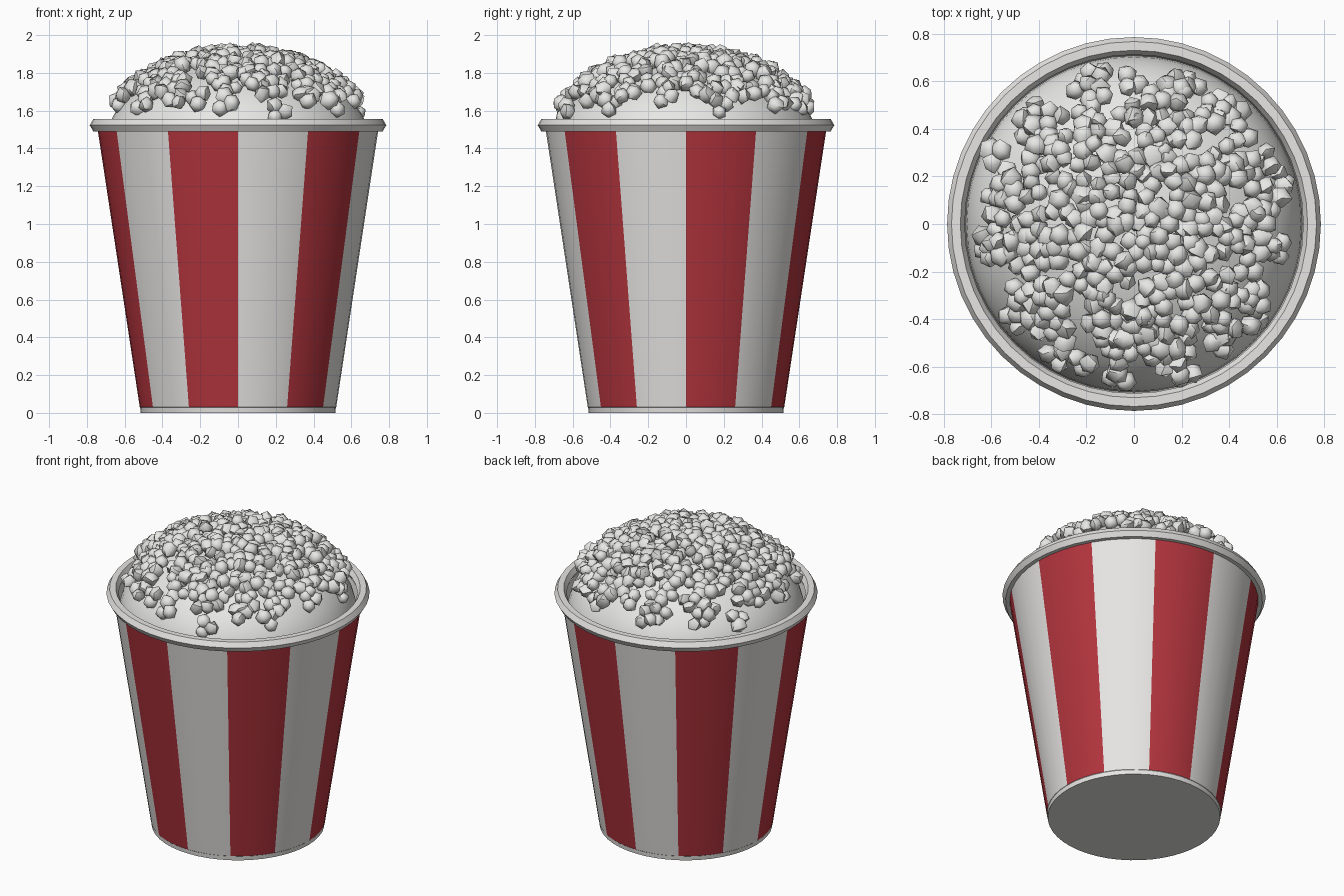
import bpy, bmesh, math, random
from mathutils import Vector, Matrix

random.seed(7)
if "Cube" in bpy.data.objects:
    bpy.data.objects.remove(bpy.data.objects["Cube"])


def material(name, rgb):
    m = bpy.data.materials.new(name)
    m.use_nodes = True
    m.diffuse_color = (*rgb, 1)
    m.node_tree.nodes["Principled BSDF"].inputs["Base Color"].default_value = (*rgb, 1)
    return m


white = material("paper white", (0.8, 0.79, 0.77))
red = material("stripe red", (0.45, 0.035, 0.047))
cream = material("popcorn white", (0.8, 0.8, 0.78))

SEGMENTS = 48


def finish(name, bm, mats, angle):
    mesh = bpy.data.meshes.new(name)
    bm.to_mesh(mesh)
    bm.free()
    obj = bpy.data.objects.new(name, mesh)
    bpy.context.collection.objects.link(obj)
    for m in mats:
        mesh.materials.append(m)
    bpy.ops.object.select_all(action="DESELECT")
    obj.select_set(True)
    bpy.context.view_layer.objects.active = obj
    bpy.ops.object.shade_smooth_by_angle(angle=math.radians(angle))
    return obj


def lathe(name, profile, mats, angle=30, rule=None):
    """Revolve (radius, height) points around the z axis."""
    bm = bmesh.new()
    verts = [bm.verts.new((r, 0, z)) for r, z in profile]
    edges = [bm.edges.new(pair) for pair in zip(verts, verts[1:])]
    bmesh.ops.spin(bm, geom=verts + edges, cent=(0, 0, 0), axis=(0, 0, 1),
                   angle=math.tau, steps=SEGMENTS, use_merge=True)
    bmesh.ops.remove_doubles(bm, verts=bm.verts, dist=0.0005)
    bmesh.ops.recalc_face_normals(bm, faces=bm.faces)
    if rule:
        for f in bm.faces:
            f.material_index = rule(f)
    return finish(name, bm, mats, angle)


# Tapered cup with twelve alternating stripes on the outside
def stripe(face):
    c = face.calc_center_median()
    outside = face.normal.dot(Vector((c.x, c.y, 0))) > 0.1
    sector = int(math.degrees(math.atan2(c.y, c.x)) % 360 // 30)
    return 1 if outside and c.z > 0.03 and sector % 2 == 0 else 0


lathe("cup", [(0, 0), (0.515, 0), (0.518, 0.028), (0.52, 0.03), (0.743, 1.5),
              (0.72, 1.5), (0.5, 0.03), (0, 0.03)], [white, red], rule=stripe)

# Rolled rim with a hexagonal section
rim = [(0.748 + 0.037 * math.cos(i * math.pi / 3),
        1.523 + 0.037 * math.sin(i * math.pi / 3)) for i in range(7)]
lathe("rim", rim, [white])

# Smooth mound under the popcorn
MOUND_R, MOUND_Z, MOUND_H = 0.708, 1.4, 0.48
mound = [(MOUND_R * math.cos(a), MOUND_Z + MOUND_H * math.sin(a))
         for a in (i * math.pi / 24 for i in range(13))]
lathe("popcorn_mound", mound, [cream], angle=60)

# Popcorn pieces: small clusters of faceted lobes spiralled over the mound
bm = bmesh.new()
PIECES = 135
for i in range(PIECES):
    radius = 0.635 * math.sqrt((i + 0.9) / PIECES) + random.uniform(-0.02, 0.02)
    turn = i * math.pi * (3 - math.sqrt(5)) + random.uniform(-0.1, 0.1)
    x, y = radius * math.cos(turn), radius * math.sin(turn)
    lift = MOUND_H * math.sqrt(1 - (radius / MOUND_R) ** 2)
    normal = Vector((x / MOUND_R ** 2, y / MOUND_R ** 2, lift / MOUND_H ** 2)).normalized()
    centre = Vector((x, y, MOUND_Z + lift)) + normal * 0.022
    side = normal.orthogonal().normalized()
    start = random.uniform(0, math.tau)
    for k in range(3):
        way = Matrix.Rotation(start + k * math.tau / 3, 3, normal) @ side
        spot = centre + way * 0.036 + normal * random.uniform(-0.012, 0.022)
        spin = Matrix.Rotation(random.uniform(0, math.tau), 4,
                               Vector((random.random(), random.random(), 1)))
        lobe = bmesh.ops.create_icosphere(
            bm, subdivisions=1, radius=random.uniform(0.04, 0.052),
            matrix=Matrix.Translation(spot) @ spin)
        for v in lobe["verts"]:
            v.co = spot + (v.co - spot) * random.uniform(0.88, 1.1)
# Keep the crown of the heap at full height
for v in bm.verts:
    v.co.z = min(v.co.z, 2.0)
finish("popcorn_pieces", bm, [cream], 48)
